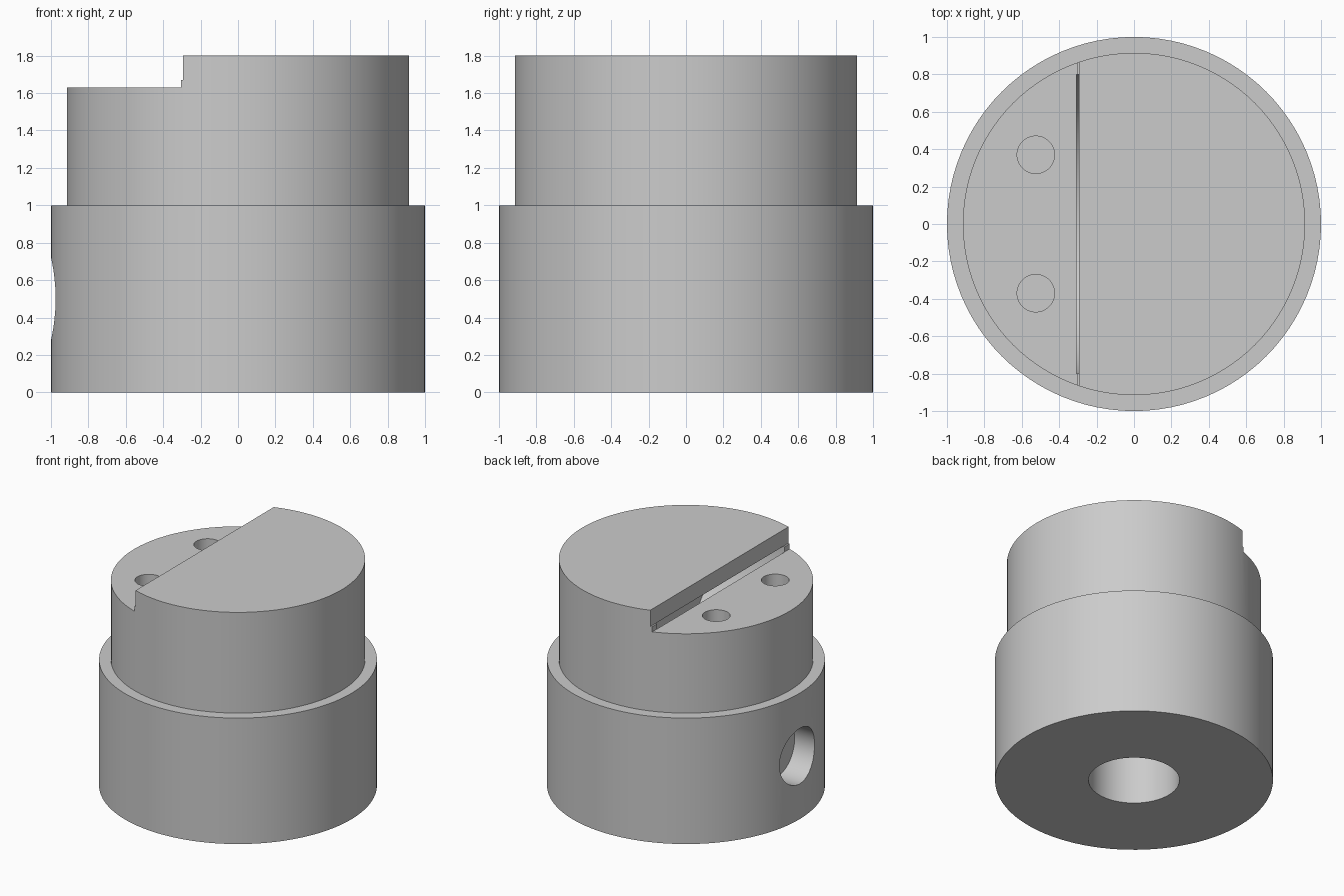
import bpy
import bmesh
import math
from mathutils import Matrix, Vector

if "Cube" in bpy.data.objects:
    bpy.data.objects.remove(bpy.data.objects["Cube"], do_unlink=True)

SIDES = 96

grey = bpy.data.materials.new("machined grey")
grey.use_nodes = True
colour = (0.6, 0.6, 0.6, 1)
grey.diffuse_color = colour
grey.node_tree.nodes["Principled BSDF"].inputs["Base Color"].default_value = colour


def finish(name, bm):
    bmesh.ops.recalc_face_normals(bm, faces=bm.faces)
    mesh = bpy.data.meshes.new(name)
    bm.to_mesh(mesh)
    bm.free()
    mesh.materials.append(grey)
    obj = bpy.data.objects.new(name, mesh)
    bpy.context.collection.objects.link(obj)
    return obj


def box(name, low, high):
    low, high = Vector(low), Vector(high)
    bm = bmesh.new()
    bmesh.ops.create_cube(bm, size=1, matrix=Matrix.Translation((low + high) / 2)
                          @ Matrix.Diagonal((*(high - low), 1)))
    return finish(name, bm)


def rod(name, start, end, radius):
    start, end = Vector(start), Vector(end)
    axis = end - start
    turn = axis.to_track_quat("Z", "Y").to_matrix().to_4x4()
    bm = bmesh.new()
    bmesh.ops.create_cone(bm, cap_ends=True, segments=SIDES, radius1=radius, radius2=radius,
                          depth=axis.length,
                          matrix=Matrix.Translation((start + end) / 2) @ turn)
    return finish(name, bm)


def cut(target, cutter):
    mod = target.modifiers.new("cut", "BOOLEAN")
    mod.operation = "DIFFERENCE"
    mod.solver = "EXACT"
    mod.object = cutter
    cutter.hide_render = True
    graph = bpy.context.evaluated_depsgraph_get()
    mesh = bpy.data.meshes.new_from_object(target.evaluated_get(graph))
    target.modifiers.clear()
    target.data = mesh
    bpy.data.objects.remove(cutter, do_unlink=True)


# Stepped round body: wide base with a narrower collar
bm = bmesh.new()
profile = [(1, 0), (1, 1), (0.915, 1), (0.915, 1.8)]
rings = [[bm.verts.new((r * math.cos(a), r * math.sin(a), z))
          for a in (2 * math.pi * i / SIDES for i in range(SIDES))] for r, z in profile]
for lower, upper in zip(rings, rings[1:]):
    for i in range(SIDES):
        j = (i + 1) % SIDES
        bm.faces.new((lower[i], lower[j], upper[j], upper[i]))
bm.faces.new(rings[0])
bm.faces.new(rings[-1])
body = finish("stepped_body", bm)

# Side step with a tiny lip at the foot of its wall
cut(body, box("step_cutter", (-2, -2, 1.67), (-0.293, 2, 3)))
cut(body, box("lip_cutter", (-2, -2, 1.63), (-0.306, 2, 3)))

# Rounded trough under the block, open only through the slit above the step
trough = rod("trough_cutter", (-0.307, 0, 1.67), (0.3, 0, 1.67), 0.8)
cut(trough, box("trough_roof", (-2, -2, 1.67), (2, 2, 3)))
cut(body, trough)

# Centre bore, side socket and pair of screw holes
cut(body, rod("bore_cutter", (0, 0, -0.2), (0, 0, 0.6), 0.327))
cut(body, rod("socket_cutter", (-1.2, 0, 0.5), (-0.8, 0, 0.5), 0.22))
for side in (-1, 1):
    cut(body, rod("screw_cutter", (-0.525, side * 0.37, 1.3), (-0.525, side * 0.37, 2), 0.1))

# Smooth round walls, sharp rims
bpy.ops.object.select_all(action="DESELECT")
body.select_set(True)
bpy.context.view_layer.objects.active = body
bpy.ops.object.shade_smooth_by_angle(angle=math.radians(30))
